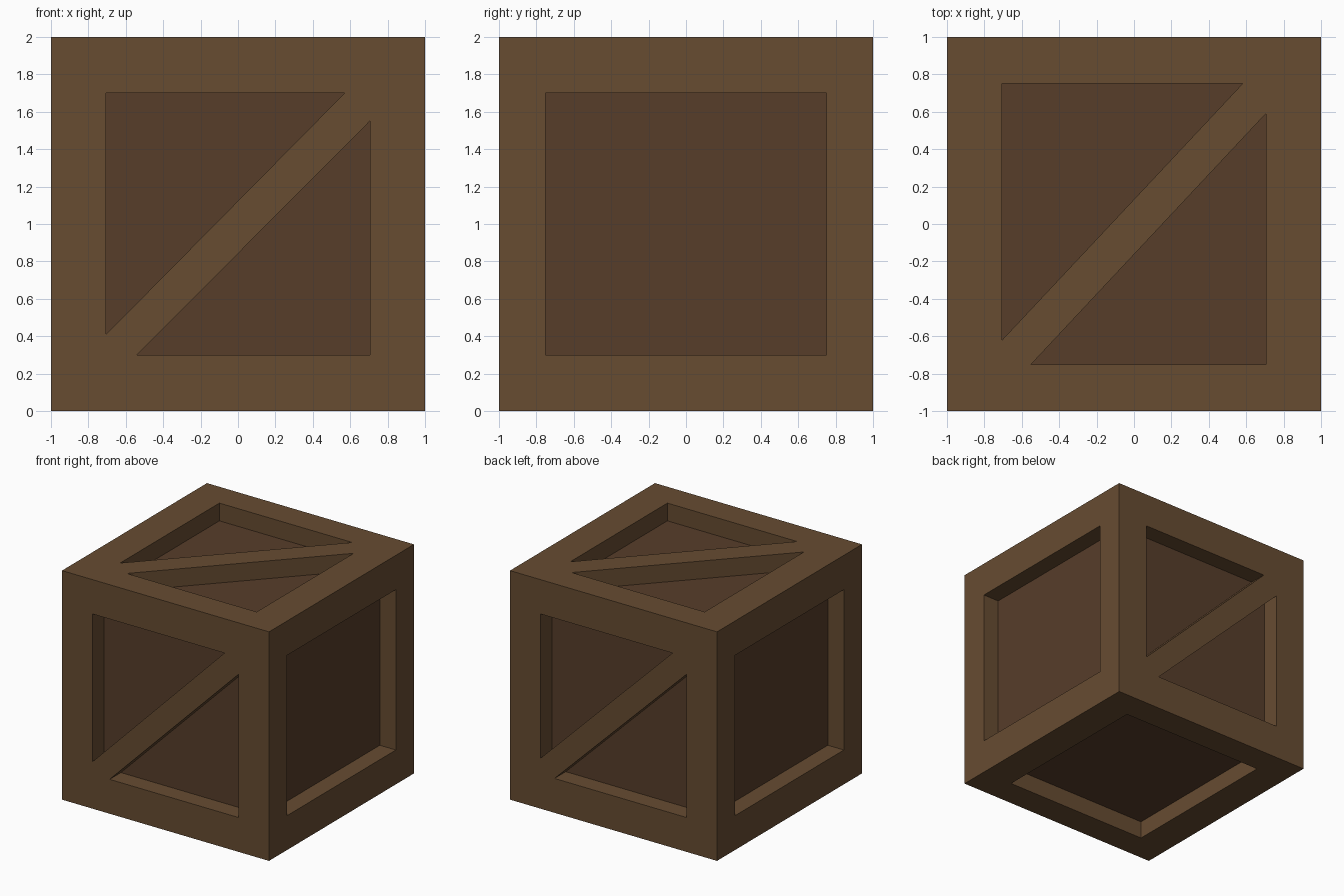
import bpy, bmesh
from mathutils import Vector

if "Cube" in bpy.data.objects:
    bpy.data.objects.remove(bpy.data.objects["Cube"])

DEPTH = 0.155                       # how far the panels sit back
HALF = Vector((0.705, 0.75, 0.70))  # half size of the openings along x, y, z
CENTRE = Vector((0, 0, 1))


def material(name, rgb):
    m = bpy.data.materials.new(name)
    m.diffuse_color = (*rgb, 1)
    m.use_nodes = True
    m.node_tree.nodes["Principled BSDF"].inputs["Base Color"].default_value = m.diffuse_color
    return m


def add_object(name, bm, *mats):
    bmesh.ops.recalc_face_normals(bm, faces=bm.faces)
    me = bpy.data.meshes.new(name)
    bm.to_mesh(me)
    bm.free()
    for m in mats:
        me.materials.append(m)
    ob = bpy.data.objects.new(name, me)
    bpy.context.collection.objects.link(ob)
    return ob


frame_wood = material("frame_wood", (0.135, 0.072, 0.031))
panel_wood = material("panel_wood", (0.095, 0.047, 0.023))

# Crate body: every face of a cube is inset, then pushed in to form a panel
bm = bmesh.new()
bmesh.ops.create_cube(bm, size=2)
sides = list(bm.faces)
for face in sides:
    normal = face.normal.copy()
    bmesh.ops.inset_individual(bm, faces=[face], thickness=0.25)
    for v in face.verts:
        for i in range(3):
            if abs(normal[i]) < 0.5:
                v.co[i] = HALF[i] if v.co[i] > 0 else -HALF[i]
    panel = bmesh.ops.extrude_discrete_faces(bm, faces=[face])["faces"][0]
    bmesh.ops.translate(bm, verts=panel.verts, vec=-normal * DEPTH)
    panel.material_index = 1
bmesh.ops.translate(bm, verts=bm.verts, vec=CENTRE)
add_object("crate_body", bm, frame_wood, panel_wood)


# Diagonal brace: a flush bar running from lower left to upper right of an opening
def brace(name, u, v, hu, hv, low_u, low_v, high_u, high_v):
    u, v = Vector(u), Vector(v)
    normal = u.cross(v)
    profile = [(-hu, -hv), (-hu + low_u, -hv), (hu, hv - high_v),
               (hu, hv), (hu - high_u, hv), (-hu, -hv + low_v)]
    bm = bmesh.new()
    verts = [bm.verts.new(CENTRE + u * a + v * b + normal * (1 - DEPTH)) for a, b in profile]
    base = bm.faces.new(verts)
    top = bmesh.ops.extrude_face_region(bm, geom=[base], use_keep_orig=True)["geom"]
    bmesh.ops.translate(bm, vec=normal * DEPTH,
                        verts=[g for g in top if isinstance(g, bmesh.types.BMVert)])
    add_object(name, bm, frame_wood)


brace("front_brace", (1, 0, 0), (0, 0, 1), HALF.x, HALF.z, 0.165, 0.11, 0.135, 0.15)
brace("back_brace", (-1, 0, 0), (0, 0, 1), HALF.x, HALF.z, 0.135, 0.14, 0.135, 0.15)
brace("top_brace", (1, 0, 0), (0, 1, 0), HALF.x, HALF.y, 0.155, 0.13, 0.125, 0.16)
